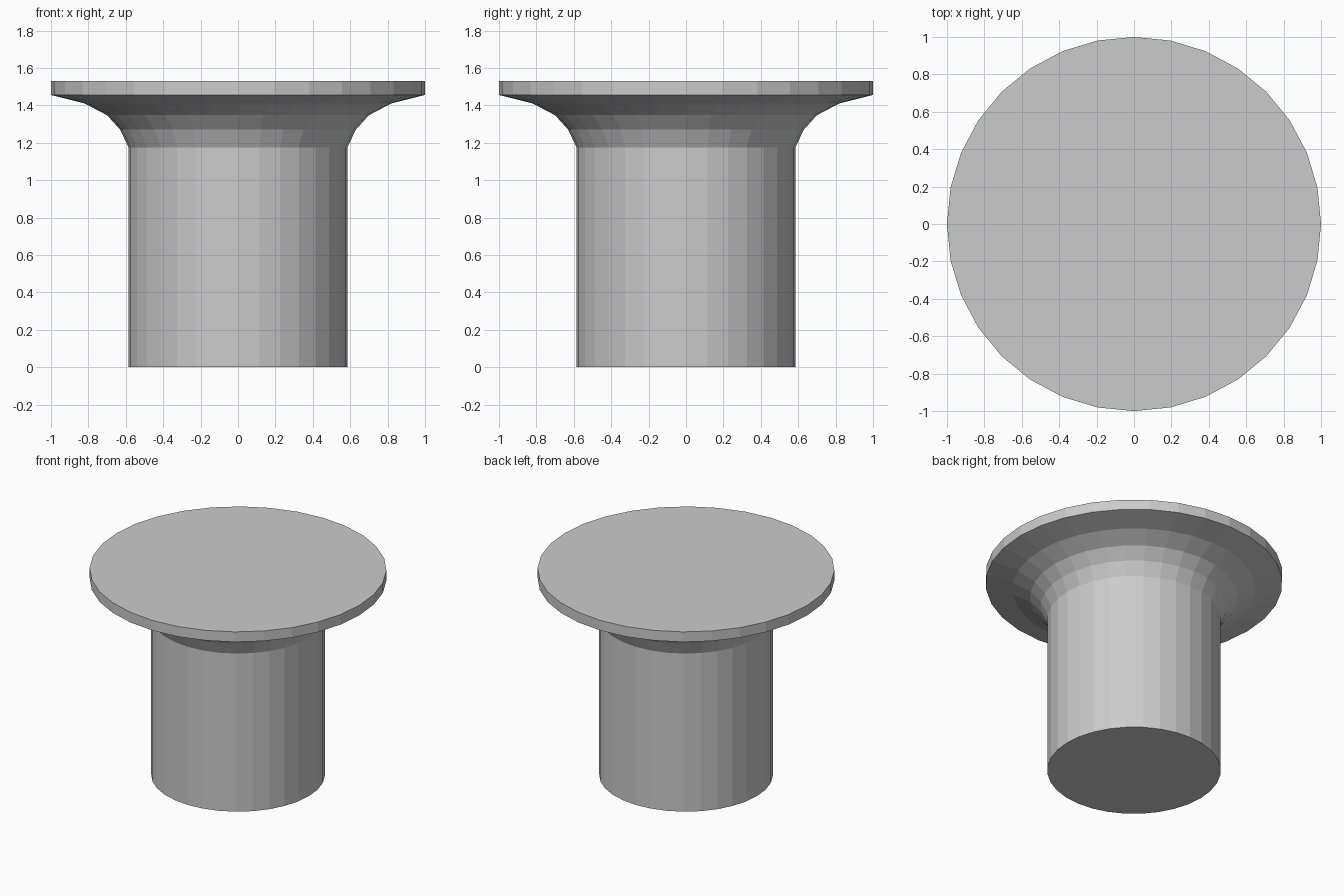
import bpy, bmesh
from math import cos, sin, tau

if "Cube" in bpy.data.objects:
    bpy.data.objects.remove(bpy.data.objects["Cube"])

SIDES = 32

def lathe(name, profile):
    """Revolve (radius, z) points about z as flat-faced rings, capped at both ends."""
    bm = bmesh.new()
    rings = [[bm.verts.new((r * cos(tau * i / SIDES), r * sin(tau * i / SIDES), z))
              for i in range(SIDES)] for r, z in profile]
    for low, high in zip(rings, rings[1:]):
        for i in range(SIDES):
            j = (i + 1) % SIDES
            bm.faces.new((low[i], low[j], high[j], high[i]))
    bm.faces.new(rings[0][::-1])
    bm.faces.new(rings[-1])
    mesh = bpy.data.meshes.new(name)
    bm.to_mesh(mesh)
    bm.free()
    obj = bpy.data.objects.new(name, mesh)
    bpy.context.collection.objects.link(obj)
    return obj

# Round column, flared neck and thin disc top in one closed surface
lathe("flared_pedestal", [
    (0.585, 0.0), (0.585, 1.175),                  # column
    (0.63, 1.27), (0.70, 1.347), (0.82, 1.41),     # flare
    (1.0, 1.455), (1.0, 1.53),                     # disc rim
])
